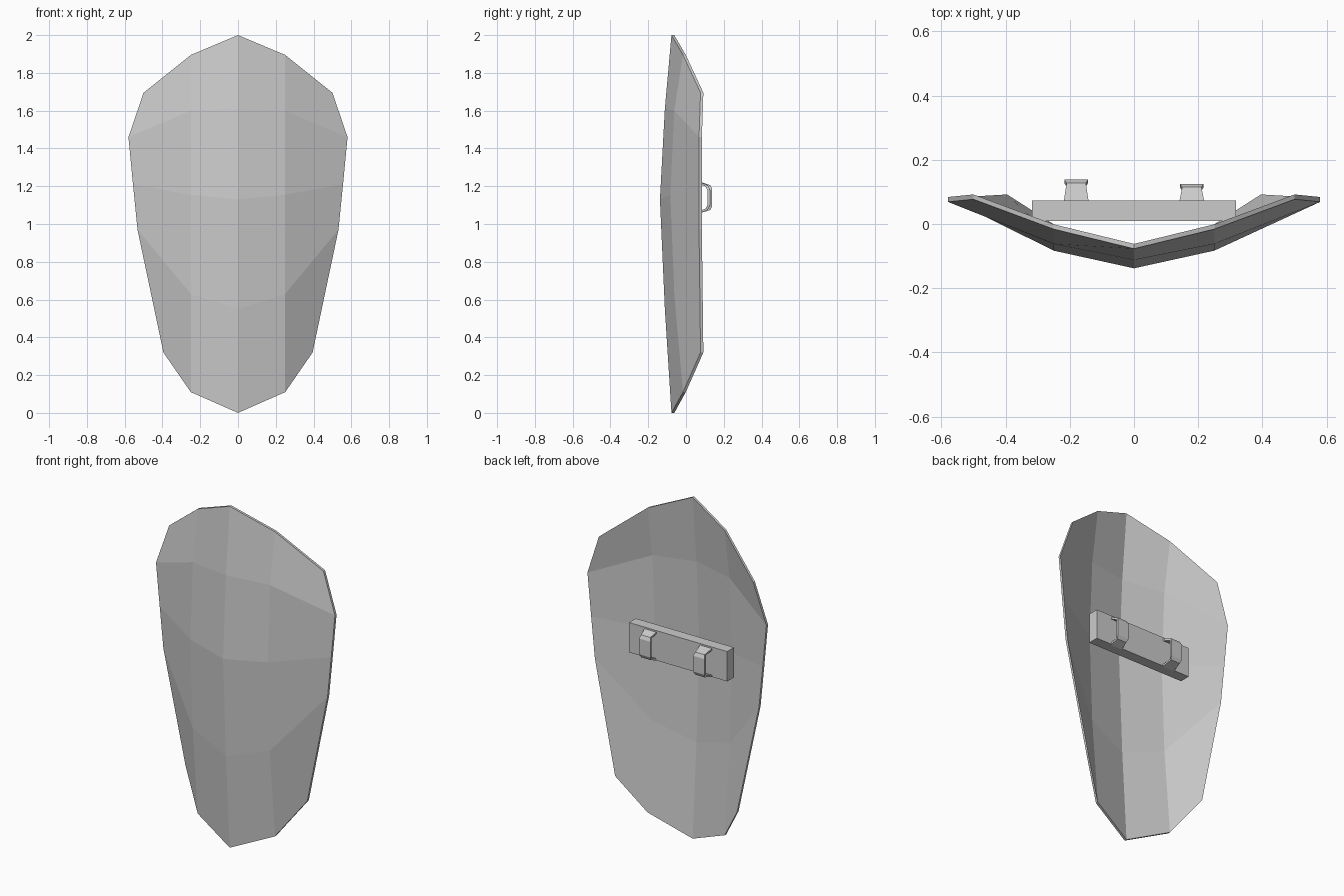
import bpy, bmesh

if "Cube" in bpy.data.objects:
    bpy.data.objects.remove(bpy.data.objects["Cube"])

def finish(name, bm):
    bmesh.ops.recalc_face_normals(bm, faces=bm.faces)
    me = bpy.data.meshes.new(name)
    bm.to_mesh(me)
    bm.free()
    ob = bpy.data.objects.new(name, me)
    bpy.context.collection.objects.link(ob)
    return ob

def grid_plate(name, rows, offset):
    """Skin rows of points, then thicken by an offset vector."""
    bm = bmesh.new()
    vs = [[bm.verts.new(p) for p in r] for r in rows]
    for a, b in zip(vs, vs[1:]):
        for i in range(len(a) - 1):
            bm.faces.new((a[i], a[i + 1], b[i + 1], b[i]))
    ext = bmesh.ops.extrude_face_region(bm, geom=bm.faces[:], use_keep_orig=True)
    moved = [g for g in ext["geom"] if isinstance(g, bmesh.types.BMVert)]
    bmesh.ops.translate(bm, verts=moved, vec=offset)
    return finish(name, bm)

# Shield body: five rows bottom to top, centre ridge / mid crease / rim, mirrored
half = [
    [(0, -.077, 0), (.25, -.016, .11), (.395, .077, .32)],
    [(0, -.112, .55), (.25, -.062, .63), (.532, .069, .97)],
    [(0, -.138, 1.13), (.25, -.083, 1.155), (.556, .069, 1.21)],
    [(0, -.112, 1.61), (.25, -.062, 1.6), (.58, .069, 1.46)],
    [(0, -.077, 2), (.25, -.016, 1.895), (.5, .077, 1.695)],
]
rows = [[(-x, y, z) for x, y, z in reversed(r[1:])] + r for r in half]
grid_plate("shield_body", rows, (0, .015, 0))

# Backing bar
bm = bmesh.new()
bmesh.ops.create_cube(bm, size=1)
bmesh.ops.scale(bm, vec=(.636, .063, .175), verts=bm.verts)
bmesh.ops.translate(bm, vec=(0, .041, 1.145), verts=bm.verts)
finish("backing_bar", bm)

# Grip straps: bent band swept around a y-z path, (y, z offset, half width)
def strap(name, cx, reach):
    top = [(.068, .085, .039), (reach - .01, .066, .030), (reach, .046, .037)]
    path = top + [(y, -z, w) for y, z, w in reversed(top)]
    bm = bmesh.new()
    rings = []
    for i, (y, z, w) in enumerate(path):
        s = 1 if z > 0 else -1
        iy, iz = (y, z - s * .012) if i in (0, 5) else (y - .011, z - s * .008)
        rings.append([bm.verts.new((cx + dx, py, 1.14 + pz)) for dx, py, pz in
                      ((-w, y, z), (w, y, z), (w, iy, iz), (-w, iy, iz))])
    for a, b in zip(rings, rings[1:]):
        for k in range(4):
            bm.faces.new((a[k], a[(k + 1) % 4], b[(k + 1) % 4], b[k]))
    bm.faces.new(rings[0])
    bm.faces.new(rings[-1])
    finish(name, bm)

strap("forearm_strap", -.18, .138)
strap("hand_strap", .18, .125)
